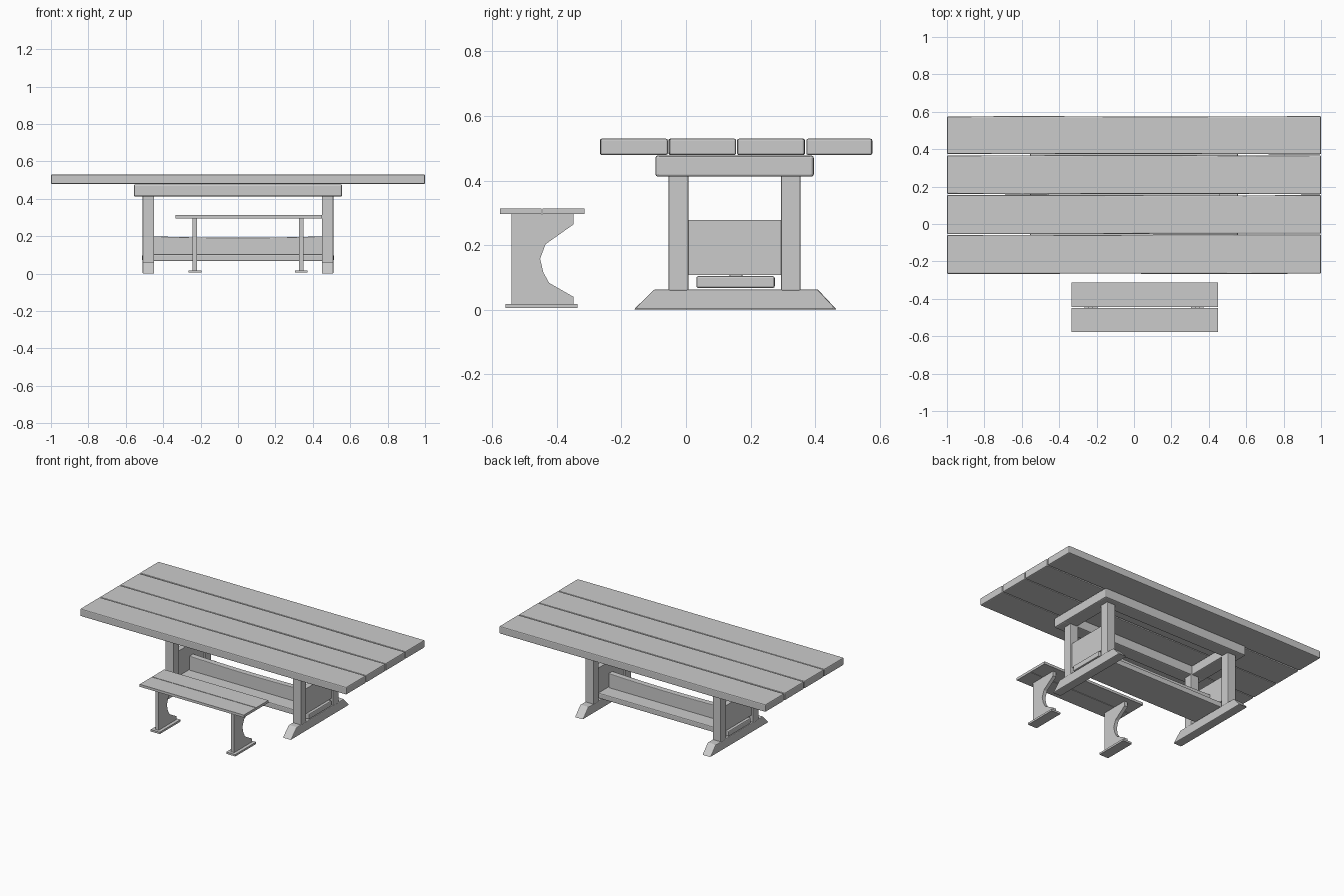
import bpy, bmesh, random
from mathutils import Vector

if "Cube" in bpy.data.objects:
    bpy.data.objects.remove(bpy.data.objects["Cube"])

random.seed(4)


def prism(name, pts, lo, hi, axis, bevel=0.0):
    """Extrude a 2D outline along an axis: 'x' takes (y,z), 'y' takes (x,z), 'z' takes (x,y)."""
    place = {'x': lambda a, b, t: (t, a, b),
             'y': lambda a, b, t: (a, t, b),
             'z': lambda a, b, t: (a, b, t)}[axis]
    bm = bmesh.new()
    face = bm.faces.new([bm.verts.new(place(a, b, lo)) for a, b in pts])
    ext = bmesh.ops.extrude_face_region(bm, geom=[face])
    verts = [g for g in ext['geom'] if isinstance(g, bmesh.types.BMVert)]
    bmesh.ops.translate(bm, verts=verts, vec=Vector(place(0, 0, hi - lo)))
    bmesh.ops.recalc_face_normals(bm, faces=bm.faces)
    me = bpy.data.meshes.new(name)
    bm.to_mesh(me)
    bm.free()
    ob = bpy.data.objects.new(name, me)
    bpy.context.collection.objects.link(ob)
    if bevel:
        mod = ob.modifiers.new("soft_edges", 'BEVEL')
        mod.width = bevel
        mod.segments = 2
        mod.limit_method = 'ANGLE'
    return ob


def box(name, x0, x1, y0, y1, z0, z1, bevel=0.0):
    return prism(name, [(x0, y0), (x1, y0), (x1, y1), (x0, y1)], z0, z1, 'z', bevel)


# Table top: four planks with slightly uneven long edges
planks = [(-0.265, -0.058), (-0.053, 0.154), (0.16, 0.367), (0.373, 0.576)]
for i, (y0, y1) in enumerate(planks):
    xs = [-1, -0.6, -0.2, 0.2, 0.6, 1]
    wob = lambda: random.uniform(-0.002, 0.002)
    near = [(x, y0 + wob()) for x in xs]
    far = [(x, y1 + wob()) for x in reversed(xs)]
    prism(f"top_plank_{i + 1}", near + far, 0.479, 0.53, 'z', 0.006)

# Frame under the top
for y0, y1, side in ((-0.095, 0.005, "front"), (0.296, 0.396, "back")):
    box(f"{side}_frame_beam", -0.556, 0.556, y0, y1, 0.412, 0.478, 0.008)
for s, side in ((-1, "left"), (1, "right")):
    a, b = sorted((s * 0.456, s * 0.556))
    box(f"{side}_frame_beam", a, b, -0.09, 0.391, 0.413, 0.477, 0.006)

    # Trestle end: foot, two posts and the panel between them
    a, b = sorted((s * 0.448, s * 0.51))
    prism(f"{side}_foot", [(-0.162, 0), (0.467, 0), (0.408, 0.063), (-0.098, 0.063)],
          a, b, 'x', 0.005)
    for y0, post in ((-0.054, "front"), (0.294, "back")):
        box(f"{side}_{post}_post", a, b, y0, y0 + 0.061, 0.058, 0.42, 0.004)
    a, b = sorted((s * 0.46, s * 0.498))
    box(f"{side}_end_panel", a, b, 0.0, 0.3, 0.108, 0.278)

# Lower shelf and the lengthwise board with a gently sagging top edge
box("lower_shelf", -0.512, 0.512, 0.032, 0.275, 0.067, 0.104, 0.006)
sag = [(0.46 - 0.092 * i, 0.192 + 0.008 * ((i - 5) / 5) ** 2) for i in range(11)]
prism("stretcher_board", [(-0.46, 0.1), (0.46, 0.1)] + sag, 0.135, 0.175, 'y', 0.004)

# Bench seat: two thin boards
box("bench_front_board", -0.335, 0.448, -0.577, -0.448, 0.296, 0.313)
box("bench_back_board", -0.335, 0.448, -0.444, -0.314, 0.296, 0.313)

# Bench legs with a scooped back edge, each on a flat foot
leg = [(-0.541, 0.016), (-0.349, 0.016), (-0.349, 0.04), (-0.424, 0.083),
       (-0.442, 0.115), (-0.452, 0.158), (-0.435, 0.203), (-0.349, 0.264),
       (-0.349, 0.297), (-0.541, 0.297)]
for x, side in ((-0.23, "left"), (0.338, "right")):
    prism(f"bench_{side}_leg", leg, x - 0.012, x + 0.012, 'x')
    box(f"bench_{side}_foot", x - 0.034, x + 0.034, -0.56, -0.336, 0.005, 0.018)
